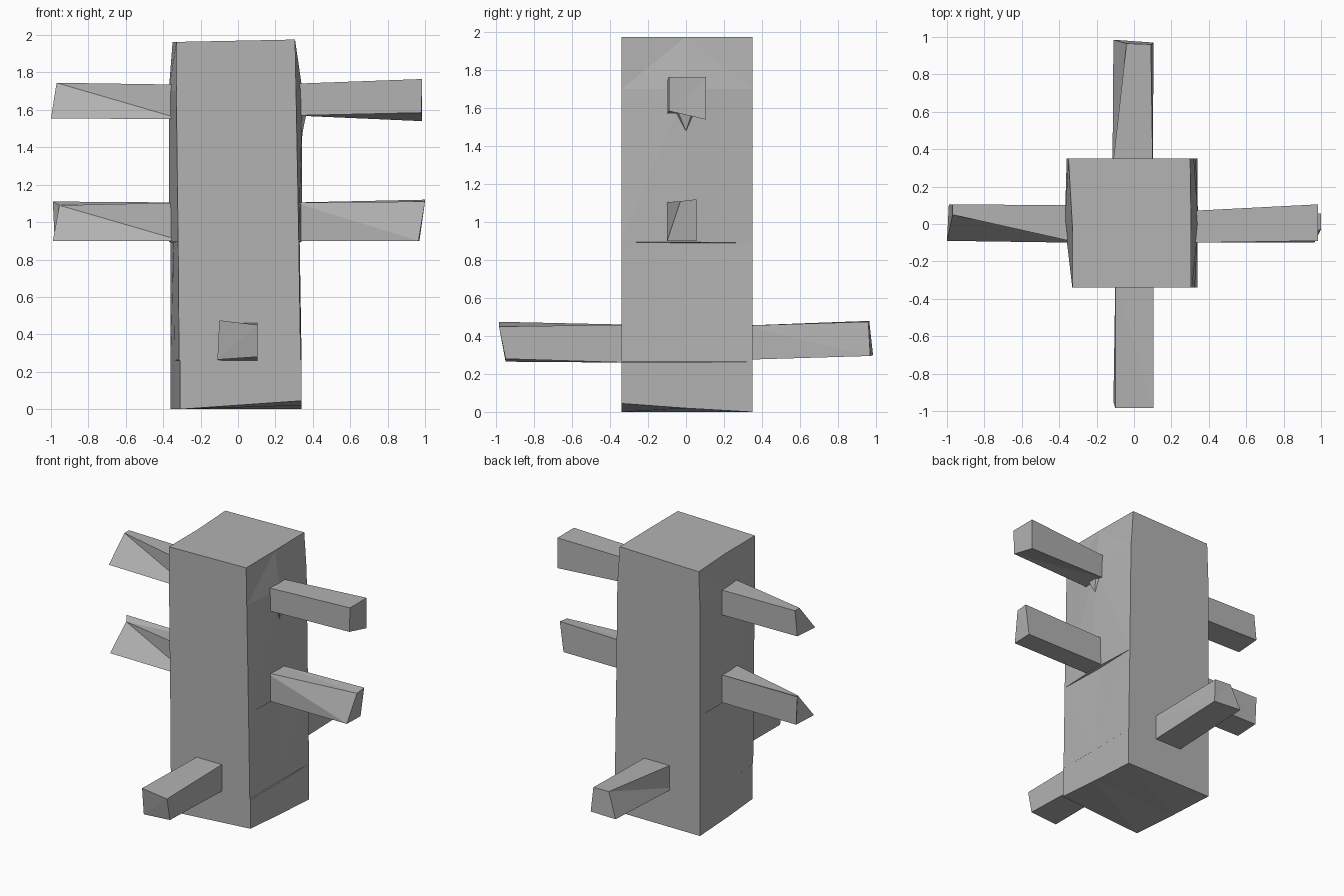
import bpy
import bmesh

default_cube = bpy.data.objects.get("Cube")
if default_cube:
    bpy.data.objects.remove(default_cube, do_unlink=True)

# One plain grey for the whole model
grey = bpy.data.materials.new("plain grey")
grey.use_nodes = True
colour = (0.45, 0.45, 0.45, 1)
grey.diffuse_color = colour
grey.node_tree.nodes["Principled BSDF"].inputs["Base Color"].default_value = colour


def loft(name, rings):
    """Skin a stack of equal rings, cap both ends and shade flat."""
    bm = bmesh.new()
    loops = [[bm.verts.new(point) for point in ring] for ring in rings]
    count = len(loops[0])
    for low, high in zip(loops, loops[1:]):
        for i in range(count):
            j = (i + 1) % count
            bm.faces.new((low[i], low[j], high[j], high[i]))
    bm.faces.new(loops[0])
    bm.faces.new(loops[-1])
    bmesh.ops.triangulate(bm, faces=bm.faces[:])
    bmesh.ops.recalc_face_normals(bm, faces=bm.faces[:])
    mesh = bpy.data.meshes.new(name)
    bm.to_mesh(mesh)
    bm.free()
    mesh.materials.append(grey)
    obj = bpy.data.objects.new(name, mesh)
    bpy.context.collection.objects.link(obj)
    return obj


FRONT, BACK = -0.34, 0.35


def body_ring(z, front_left, front_right, mid_right, back_right, back_left, mid_left):
    """Six points round the trunk: four corners and a bulge on each side."""
    return [(front_left, FRONT, z), (front_right, FRONT, z), (mid_right, 0, z),
            (back_right, BACK, z), (back_left, BACK, z), (mid_left, 0, z)]


# Trunk: slightly uneven square column with two shallow ledges
body = [
    body_ring(0, -.31, .34, .34, .34, -.36, -.34),
    body_ring(.26, -.31, .34, .34, .34, -.36, -.34),
    body_ring(.265, -.315, .335, .335, .34, -.36, -.34),
    body_ring(.89, -.32, .325, .32, .33, -.36, -.345),
    body_ring(.895, -.32, .325, .34, .33, -.36, -.37),
    body_ring(1.7, -.33, .31, .345, .32, -.36, -.37),
    body_ring(1.97, -.33, .305, .305, .30, -.35, -.33),
]
# Lift the chipped bottom corner and level out the sloping top
body[0][1] = (.34, FRONT, .045)
body[0][2] = (.34, 0, .02)
body[-1] = [(x, y, z + .02 * x) for x, y, z in body[-1]]
loft("trunk", body)


def peg(name, direction, root, tip):
    """Tapered square peg; root is side and height limits, tip is four
    corners as (reach, side, height), from bottom low side round to top."""
    left, right, low, high = root
    start = [(.3, left, low), (.3, right, low), (.3, right, high), (.3, left, high)]
    axis, sign = direction

    def place(point):
        reach, side, z = point
        return (sign * reach, side, z) if axis == "x" else (side, sign * reach, z)

    loft(name, [[place(p) for p in start], [place(p) for p in tip]])


# Side pegs
peg("upper_left_peg", ("x", 1), (-.1, .07, 1.57, 1.74),
    [(.98, -.09, 1.585), (.985, .105, 1.54), (.985, .105, 1.765), (.985, -.09, 1.765)])
peg("lower_left_peg", ("x", 1), (-.1, .055, .9, 1.105),
    [(.965, -.1, .9), (.97, .055, .9), (1, .055, 1.12), (1, -.03, 1.11)])
peg("upper_right_peg", ("x", -1), (-.1, .1, 1.55, 1.735),
    [(1, -.09, 1.555), (.99, .105, 1.56), (.97, .105, 1.745), (.97, .05, 1.745)])
peg("lower_right_peg", ("x", -1), (-.1, .1, .9, 1.105),
    [(.99, -.09, .9), (.98, .105, .9), (.99, .105, 1.11), (.955, .05, 1.09)])

# Front and back pegs
peg("front_peg", ("y", -1), (-.1, .105, .26, .46),
    [(.95, -.11, .265), (.95, .105, .28), (.985, .105, .45), (.985, -.1, .475)])
peg("back_peg", ("y", 1), (-.115, .1, .275, .455),
    [(.985, -.11, .30), (.97, .105, .295), (.96, .09, .475), (.965, -.04, .48)])

# Small splinter under the upper left peg
loft("splinter", [
    [(.33, -.06, 1.58), (.33, .05, 1.58), (.33, 0, 1.47)],
    [(.37, -.05, 1.6), (.37, .04, 1.6), (.345, 0, 1.48)],
])
